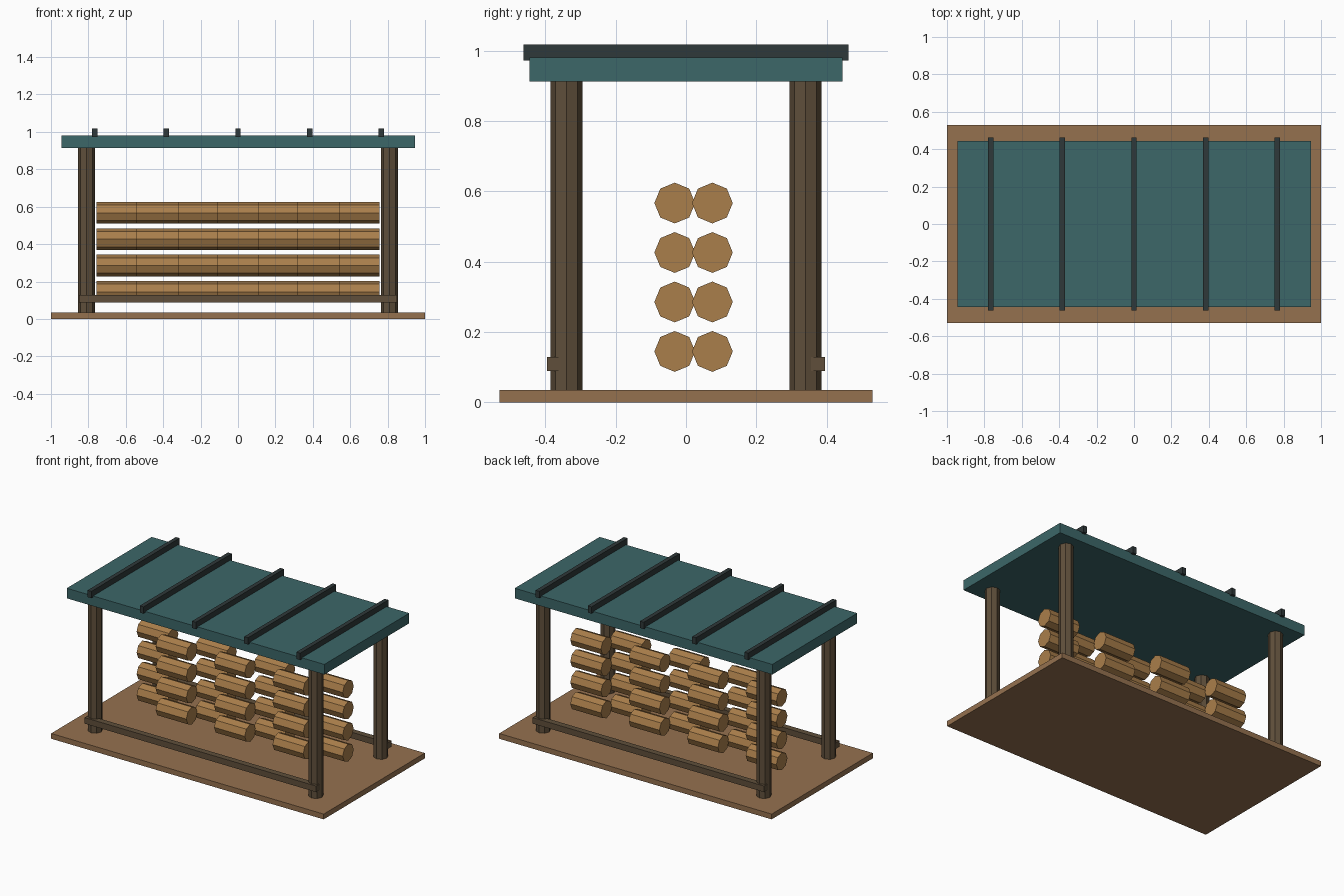
import bpy
from math import pi

if "Cube" in bpy.data.objects:
    bpy.data.objects.remove(bpy.data.objects["Cube"])


def material(name, rgb):
    m = bpy.data.materials.new(name)
    m.diffuse_color = (*rgb, 1)
    m.use_nodes = True
    m.node_tree.nodes["Principled BSDF"].inputs["Base Color"].default_value = m.diffuse_color
    return m


EARTH = material("ground_wood", (0.30, 0.165, 0.078))
POST = material("dark_wood", (0.115, 0.078, 0.043))
LOG = material("log_wood", (0.40, 0.21, 0.07))
TEAL = material("teal_roof", (0.045, 0.135, 0.14))
DARK = material("dark_metal", (0.028, 0.04, 0.041))


def box(name, center, size, mat):
    bpy.ops.mesh.primitive_cube_add(size=1, location=center)
    ob = bpy.context.object
    ob.name = name
    ob.scale = size
    bpy.ops.object.transform_apply(location=False, rotation=False, scale=True)
    ob.data.materials.append(mat)


def cylinder(name, center, radius, length, mat, rotation=(0, 0, 0)):
    bpy.ops.mesh.primitive_cylinder_add(vertices=8, radius=radius, depth=length,
                                        location=center, rotation=rotation)
    ob = bpy.context.object
    ob.name = name
    ob.data.materials.append(mat)


# Base slab
box("base", (0, 0, 0.0175), (2, 1.06, 0.035), EARTH)

# Corner posts and low side rails
for sy, side in ((-1, "front"), (1, "back")):
    for sx, hand in ((-1, "left"), (1, "right")):
        cylinder(f"{side}_{hand}_post", (0.81 * sx, 0.34 * sy, 0.475), 0.045, 0.88, POST)
    box(f"{side}_rail", (0, 0.375 * sy, 0.109), (1.7, 0.04, 0.04), POST)

# Roof panel and its battens
box("roof", (0, 0, 0.947), (1.89, 0.89, 0.067), TEAL)
for i in range(5):
    box(f"roof_batten_{i + 1}", ((i - 2) * 0.383, 0, 0.995), (0.028, 0.925, 0.045), DARK)

# Log pile: four layers of seven logs, staggered front and back
for layer in range(4):
    for i in range(7):
        y = -0.032 if i % 2 else 0.075
        cylinder(f"log_{layer + 1}_{i + 1}", ((i - 3) * 0.2145, y, 0.145 + 0.1407 * layer),
                 0.058, 0.225, LOG, (0, pi / 2, 0))
